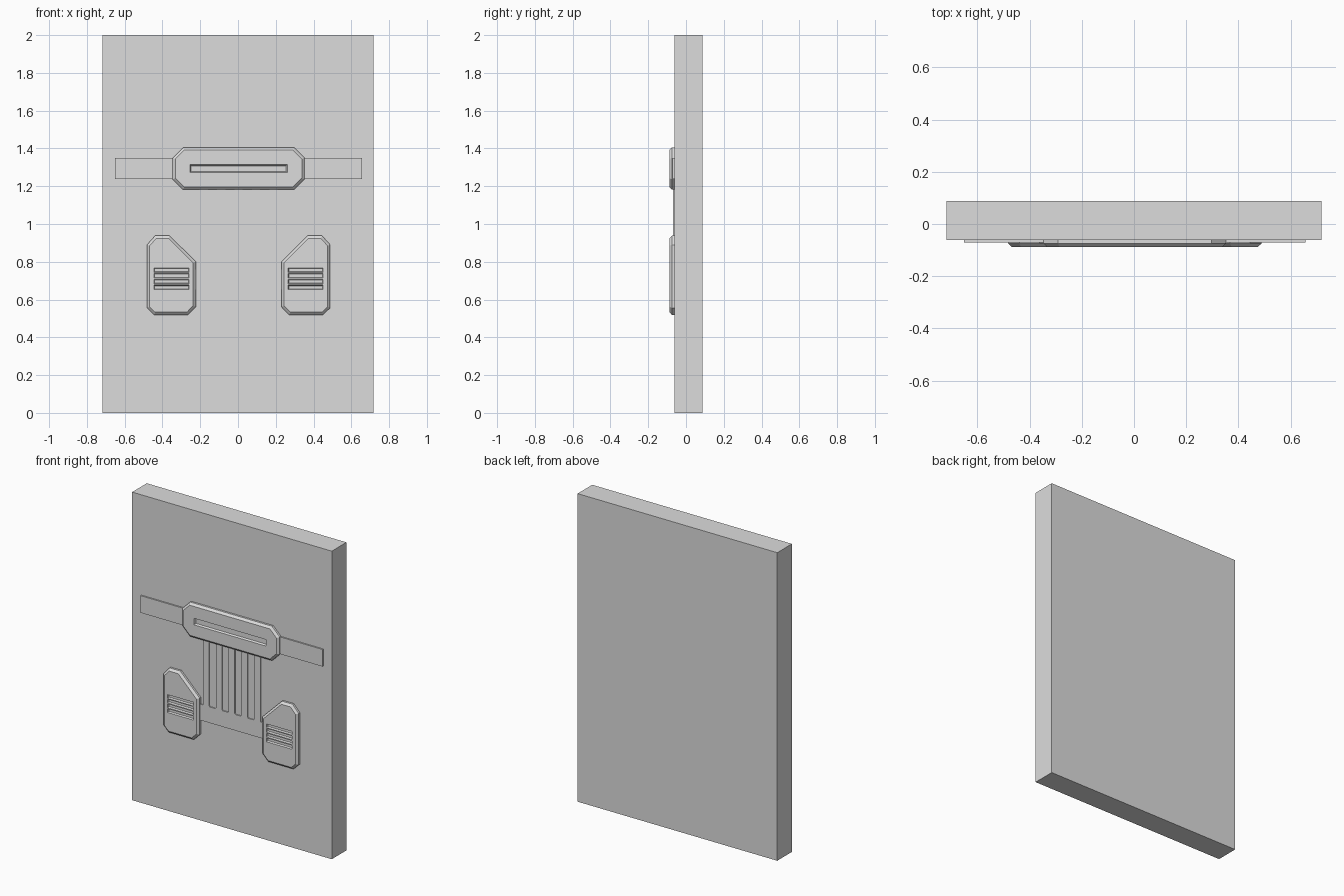
import bpy, bmesh, random
from mathutils import Vector

if "Cube" in bpy.data.objects:
    bpy.data.objects.remove(bpy.data.objects["Cube"])

random.seed(4)
W, H = 0.717, 2.0             # slab half width, height
FRONT, BACK = -0.062, 0.088   # slab faces in y
CX = 0.003                    # centre of the trim

stone = bpy.data.materials.new("plain grey")
stone.diffuse_color = (0.72, 0.72, 0.72, 1)
stone.use_nodes = True
stone.node_tree.nodes["Principled BSDF"].inputs["Base Color"].default_value = stone.diffuse_color


def finish(bm, name):
    bmesh.ops.recalc_face_normals(bm, faces=bm.faces)
    me = bpy.data.meshes.new(name)
    bm.to_mesh(me)
    bm.free()
    me.materials.append(stone)
    ob = bpy.data.objects.new(name, me)
    bpy.context.collection.objects.link(ob)
    return ob


def plate(name, pts, y_back, y_front, edge=0.0, edge_depth=0.0):
    """Extrude an x-z outline forward, optionally with a chamfered front rim."""
    bm = bmesh.new()
    face = bm.faces.new([bm.verts.new((x, y_back, z)) for x, z in pts])
    ext = bmesh.ops.extrude_face_region(bm, geom=[face], use_keep_orig=True)["geom"]
    front = [g for g in ext if isinstance(g, bmesh.types.BMFace)][0]
    for v in front.verts:
        v.co.y = y_front + edge_depth
    if edge:
        bm.normal_update()
        bmesh.ops.inset_region(bm, faces=[front], thickness=edge,
                               use_even_offset=True, use_boundary=True)
        for v in front.verts:
            v.co.y = y_front
    return finish(bm, name)


def rect(x0, x1, z0, z1):
    return [(x0, z0), (x1, z0), (x1, z1), (x0, z1)]


def cut_slots(ob, slots, taper=0.006, depth=0.012):
    """Sink tapered rectangular slots into the front of a plate."""
    y_top = -0.088
    for x0, x1, z0, z1 in slots:
        bm = bmesh.new()
        rings = []
        for k, y in ((-1, y_top - depth), (1, y_top + depth)):
            t = taper * k
            rings.append([bm.verts.new((x, y, z)) for x, z in
                          rect(x0 + t, x1 - t, z0 + t, z1 - t)])
        a, b = rings
        bm.faces.new(a)
        bm.faces.new(b)
        for i in range(4):
            j = (i + 1) % 4
            bm.faces.new((a[i], a[j], b[j], b[i]))
        cutter = finish(bm, "slot_cutter")
        cutter.hide_render = True
        mod = ob.modifiers.new("slot", 'BOOLEAN')
        mod.operation, mod.solver, mod.object = 'DIFFERENCE', 'EXACT', cutter
        bpy.context.view_layer.update()
        ev = ob.evaluated_get(bpy.context.evaluated_depsgraph_get())
        me = bpy.data.meshes.new_from_object(ev)
        ob.modifiers.clear()
        ob.data = me
        bpy.data.objects.remove(cutter)


# Cracked slab: cells closest to each seed, meeting without gaps
seeds = [(-.66, 1.95), (-.35, 1.87), (.0, 1.88), (.27, 1.78), (.55, 1.80),
         (.71, 1.98), (.08, 1.6), (-.62, 1.75), (-.45, 1.5), (.0, 1.35),
         (.5, 1.25), (-.5, 1.0), (-.18, .95), (.18, .9), (.52, .88),
         (-.5, .5), (-.08, .5), (.12, .32), (.5, .42), (-.62, .14),
         (-.3, .12), (.04, .1), (.22, .04), (.38, .2), (.56, .06)]
seeds = [Vector((x, random.uniform(-0.06, 0.06), z)) for x, z in seeds]
for s in seeds:
    bm = bmesh.new()
    bmesh.ops.create_cube(bm, size=1)
    for v in bm.verts:
        v.co = (v.co.x * 2 * W, FRONT + (v.co.y + .5) * (BACK - FRONT), (v.co.z + .5) * H)
    for o in seeds:
        if o is s:
            continue
        cut = bmesh.ops.bisect_plane(bm, geom=bm.verts[:] + bm.edges[:] + bm.faces[:],
                                     plane_co=(s + o) / 2, plane_no=o - s, clear_outer=True)
        if any(isinstance(g, bmesh.types.BMEdge) for g in cut["geom_cut"]):
            bmesh.ops.holes_fill(bm, edges=[e for e in bm.edges if e.is_boundary], sides=0)
    finish(bm, "slab_piece")

# Cross band behind the centre plate
plate("cross_band", rect(CX - .654, CX + .654, 1.238, 1.349), FRONT, -0.071)

# Centre plate: long octagon with one slot
x, c, z0, z1 = .349, .055, 1.182, 1.405
octagon = [(-x + c, z0), (x - c, z0), (x, z0 + c), (x, z1 - c),
           (x - c, z1), (-x + c, z1), (-x, z1 - c), (-x, z0 + c)]
centre = plate("centre_plate", [(CX + a, b) for a, b in octagon],
               FRONT, -0.088, 0.014, 0.013)
cut_slots(centre, [(CX - .258, CX + .258, 1.272, 1.314)])

# Comb panel: bottom strip with five upright bars
bar, pitch, foot, ch = .043, .092, .758, .006
comb = [(CX + .26, foot), (CX + .26, .654), (CX - .26, .654), (CX - .26, foot)]
for i in range(5):
    a = CX - 2 * pitch - bar / 2 + i * pitch
    b = a + bar
    comb += [(a, foot)] if i == 0 else [(a - ch, foot), (a, foot + ch)]
    comb += [(a, 1.2), (b, 1.2)]
    comb += [(b, foot)] if i == 4 else [(b, foot + ch), (b + ch, foot)]
plate("comb_panel", comb, FRONT, -0.069)

# Lower side plates with four vent slots each, mirrored
side = [(.442, .938), (.365, .938), (.226, .80), (.226, .562), (.268, .519),
        (.447, .519), (.485, .556), (.485, .89)]
for m, name in ((-1, "left_vent_plate"), (1, "right_vent_plate")):
    ob = plate(name, [(CX + m * a, b) for a, b in side], FRONT, -0.088, 0.014, 0.013)
    mid = CX + m * .355
    cut_slots(ob, [(mid - .093, mid + .093, z - .012, z + .012)
                   for z in (.756, .726, .695, .664)], taper=0.004, depth=0.012)
